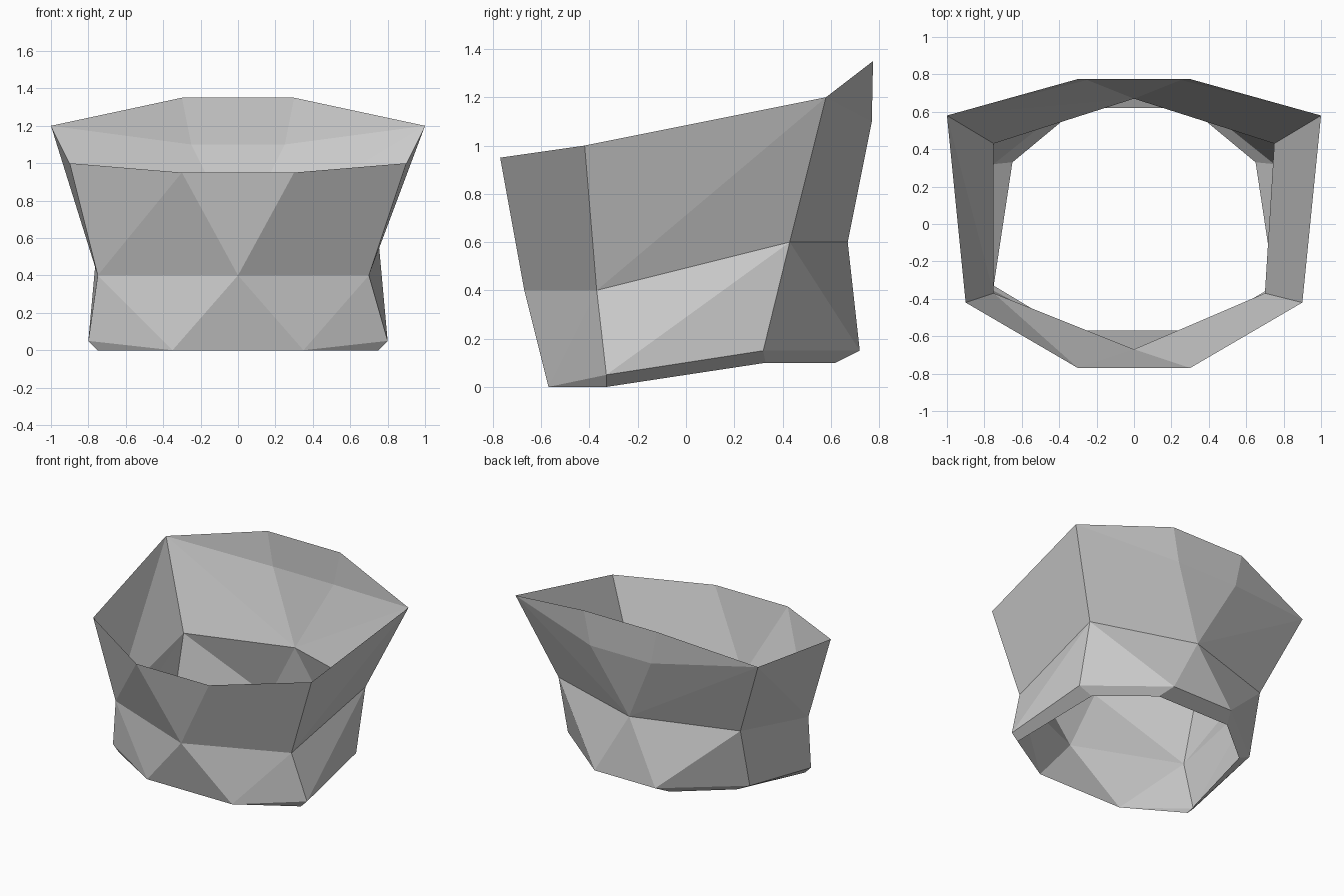
import bpy
import bmesh

cube = bpy.data.objects.get("Cube")
if cube:
    bpy.data.objects.remove(cube, do_unlink=True)

# One plain grey material
grey = bpy.data.materials.new("plain_grey")
grey.use_nodes = True
colour = (0.6, 0.6, 0.6, 1)
grey.diffuse_color = colour
grey.node_tree.nodes["Principled BSDF"].inputs["Base Color"].default_value = colour

# Left half of the shell's corner points; points on x = 0 are shared
points = {
    # upper rim
    "rim_front": (0.3, -0.77, 0.95),
    "rim_front_corner": (0.9, -0.42, 1.0),
    "rim_back_corner": (1.0, 0.58, 1.2),
    "rim_back": (0.3, 0.775, 1.35),
    "flare_back": (0.25, 0.77, 1.1),
    # waist
    "waist_front": (0, -0.67, 0.4),
    "waist_front_corner": (0.7, -0.37, 0.4),
    "waist_back_corner": (0.75, 0.43, 0.6),
    "waist_back": (0, 0.67, 0.6),
    # foot
    "foot_front": (0.35, -0.57, 0),
    "foot_front_corner": (0.8, -0.33, 0.05),
    "foot_back_corner": (0.75, 0.32, 0.15),
    "foot_back": (0.25, 0.72, 0.15),
    # turned-in hem
    "hem_front_corner": (0.75, -0.33, 0),
    "hem_back_corner": (0.65, 0.33, 0.1),
    "hem_back": (0.3, 0.62, 0.1),
}

# Facets of one half
side_facets = [
    # upper wall
    "rim_front rim_front_corner waist_front_corner",
    "rim_front waist_front_corner waist_front",
    "rim_front_corner rim_back_corner waist_front_corner",
    "rim_back_corner waist_back_corner waist_front_corner",
    "rim_back_corner waist_back waist_back_corner",
    "rim_back_corner flare_back waist_back",
    "rim_back_corner rim_back flare_back",
    # lower wall
    "waist_front waist_front_corner foot_front",
    "waist_front_corner foot_front_corner foot_front",
    "waist_front_corner waist_back_corner foot_front_corner",
    "waist_back_corner foot_back_corner foot_front_corner",
    "waist_back_corner foot_back foot_back_corner",
    "waist_back_corner waist_back foot_back",
    # hem
    "foot_front foot_front_corner hem_front_corner",
    "foot_front_corner foot_back_corner hem_back_corner hem_front_corner",
    "foot_back_corner foot_back hem_back hem_back_corner",
]

# Facets crossing the middle; "-" marks the mirrored point
middle_facets = [
    "-rim_front rim_front waist_front",
    "-foot_front waist_front foot_front",
    "rim_back -rim_back -flare_back flare_back",
    "flare_back -flare_back waist_back",
    "waist_back -foot_back foot_back",
    "foot_back -foot_back -hem_back hem_back",
]

bm = bmesh.new()
verts = {}
for name, (x, y, z) in points.items():
    verts[name] = bm.verts.new((x, y, z))
    verts["-" + name] = bm.verts.new((-x, y, z)) if x else verts[name]
# The right waist corner sits slightly wider
verts["-waist_front_corner"].co.x = -0.75


def add_facet(names):
    bm.faces.new([verts[n] for n in names])


for facet in side_facets:
    names = facet.split()
    add_facet(names)
    add_facet(["-" + n for n in reversed(names)])
for facet in middle_facets:
    add_facet(facet.split())

# The left front panel is a single flat facet
seam = bm.edges.get((verts["rim_front"], verts["waist_front_corner"]))
bmesh.ops.dissolve_edges(bm, edges=[seam], use_verts=False)
bmesh.ops.recalc_face_normals(bm, faces=bm.faces)

# Make sure the walls face outward
bm.normal_update()
if sum(f.normal.dot(f.calc_center_median() * f.calc_area()) for f in bm.faces) < 0:
    bmesh.ops.reverse_faces(bm, faces=bm.faces)

mesh = bpy.data.meshes.new("faceted_shell")
bm.to_mesh(mesh)
bm.free()
mesh.materials.append(grey)
shell = bpy.data.objects.new("faceted_shell", mesh)
bpy.context.collection.objects.link(shell)
